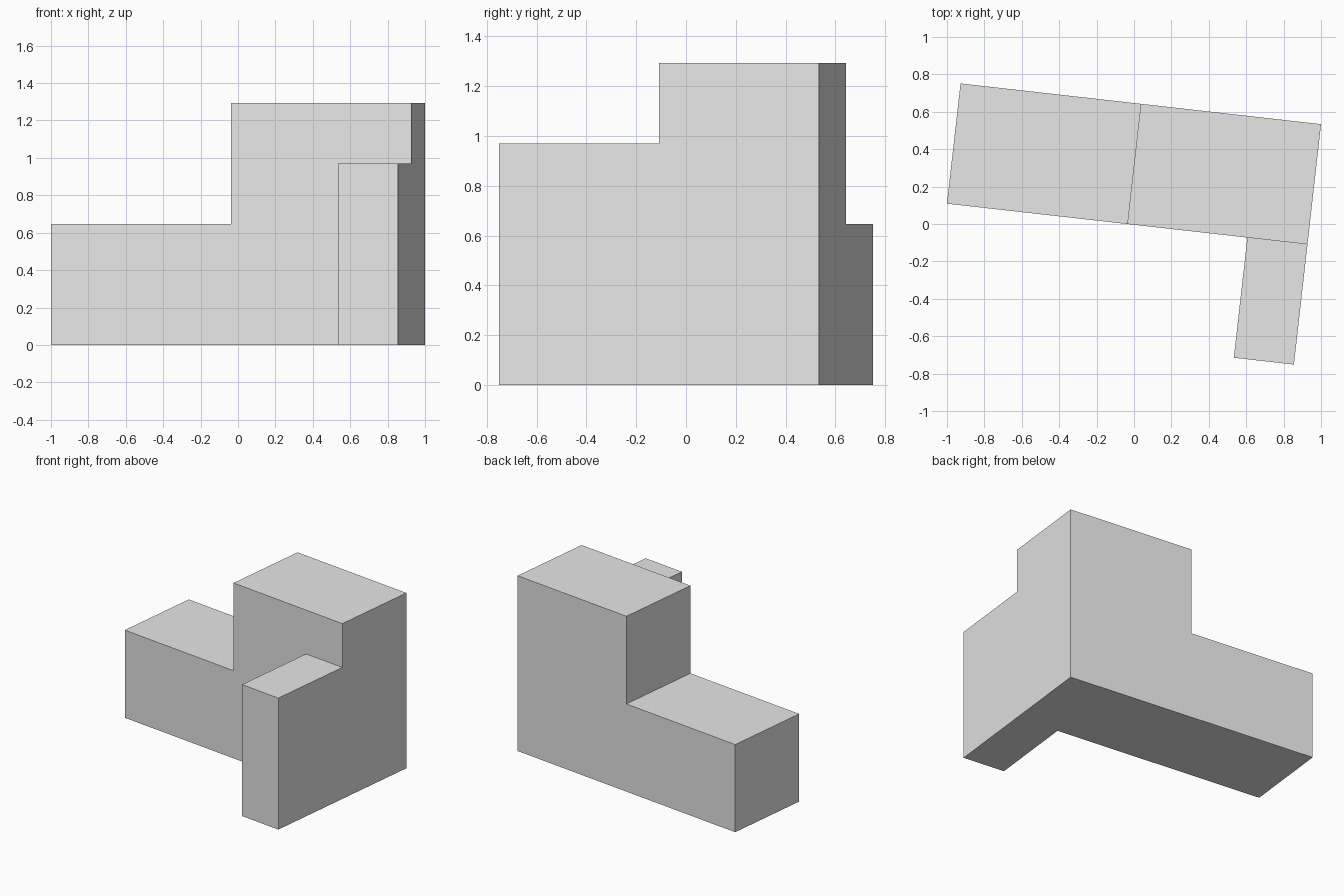
import bpy, bmesh
from math import radians, cos, sin
from mathutils import Matrix

cube = bpy.data.objects.get("Cube")
if cube:
    bpy.data.objects.remove(cube, do_unlink=True)

TURN = radians(6.44)
U = 2 / (6 * cos(TURN) + 2 * sin(TURN))   # building module

grey = bpy.data.materials.new("light_grey")
grey.use_nodes = True
colour = (0.8, 0.8, 0.8, 1)
grey.diffuse_color = colour
grey.node_tree.nodes["Principled BSDF"].inputs["Base Color"].default_value = colour


def extrude_profile(name, profile, depth):
    """Extrude an x-z outline along +y, in modules, then turn it into place."""
    bm = bmesh.new()
    face = bm.faces.new([bm.verts.new((x, y, z)) for x, y, z in profile])
    grown = bmesh.ops.extrude_face_region(bm, geom=[face])
    moved = [v for v in grown["geom"] if isinstance(v, bmesh.types.BMVert)]
    bmesh.ops.translate(bm, verts=moved, vec=(0, depth, 0))
    bmesh.ops.recalc_face_normals(bm, faces=bm.faces)
    y_front = U * (3 * sin(TURN))
    place = (Matrix.Translation((-1, y_front, 0))
             @ Matrix.Rotation(-TURN, 4, "Z") @ Matrix.Scale(U, 4))
    bm.transform(place)
    mesh = bpy.data.meshes.new(name)
    bm.to_mesh(mesh)
    bm.free()
    mesh.materials.append(grey)
    obj = bpy.data.objects.new(name, mesh)
    bpy.context.collection.objects.link(obj)
    return obj


# Main block: low wing stepping up to the tall block
outline = [(0, 0), (6, 0), (6, 4), (3, 4), (3, 2), (0, 2)]
building = extrude_profile("stepped_block", [(x, 0, z) for x, z in outline], 2)

# Narrow front wing, flush with the end wall of the tall block
outline = [(5, 0), (6, 0), (6, 3), (5, 3)]
wing = extrude_profile("front_wing", [(x, -2, z) for x, z in outline], 2)

# Centre the whole footprint on y
objs = (building, wing)
ys = [v.co.y for o in objs for v in o.data.vertices]
for o in objs:
    o.data.transform(Matrix.Translation((0, -(min(ys) + max(ys)) / 2, 0)))
